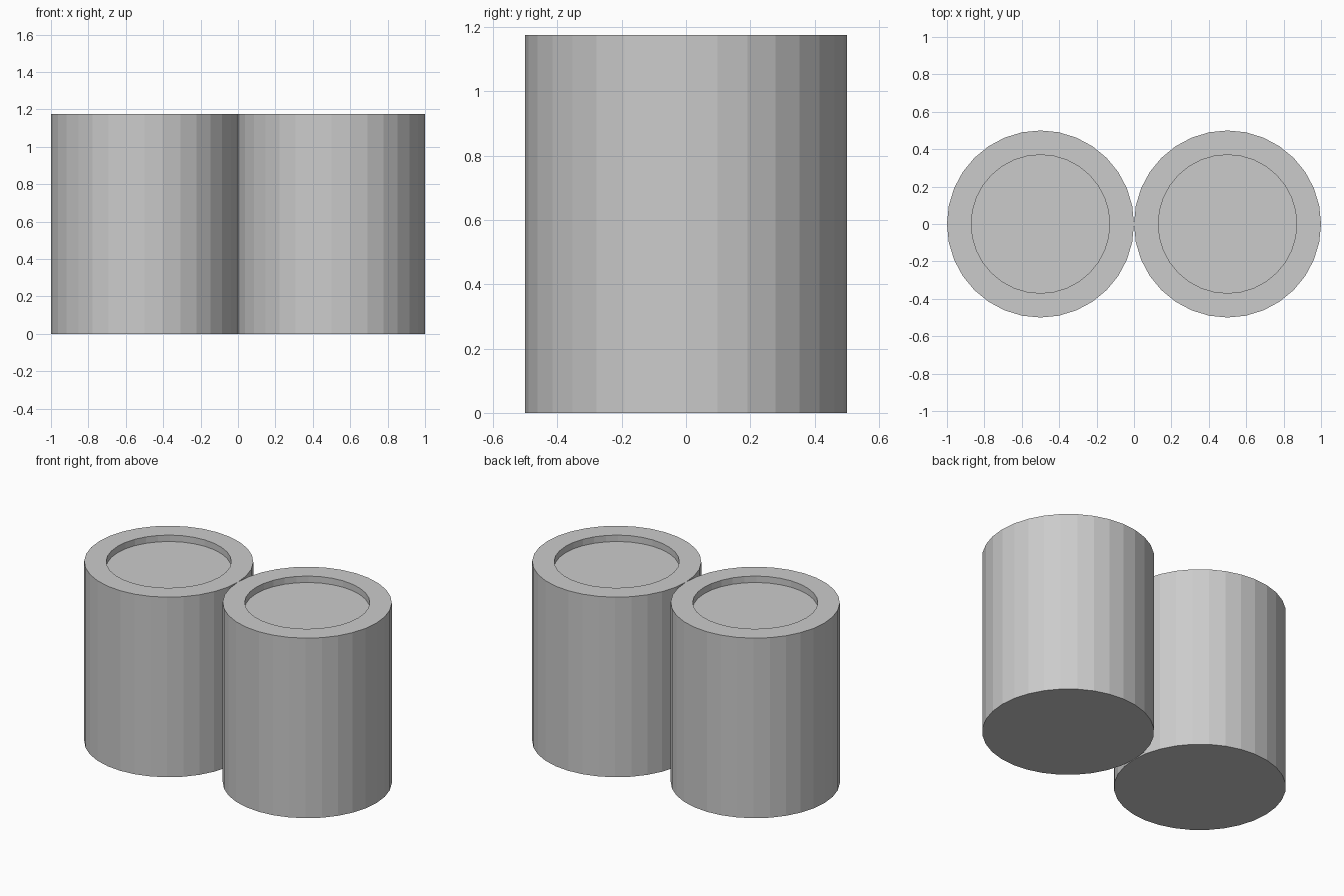
import bpy
import bmesh

RADIUS, HEIGHT, SIDES = 0.5, 1.175, 32
RIM, DEPTH = 0.13, 0.042

cube = bpy.data.objects.get("Cube")
if cube:
    bpy.data.objects.remove(cube, do_unlink=True)

# Plain grey material
grey = bpy.data.materials.new("plain_grey")
grey.use_nodes = True
colour = (0.6, 0.6, 0.6, 1)
grey.diffuse_color = colour
grey.node_tree.nodes["Principled BSDF"].inputs["Base Color"].default_value = colour


def recessed_cylinder(name, x):
    """Upright flat-sided cylinder with a shallow round recess in its top."""
    bm = bmesh.new()
    bmesh.ops.create_cone(bm, cap_ends=True, segments=SIDES,
                          radius1=RADIUS, radius2=RADIUS, depth=HEIGHT)
    bmesh.ops.translate(bm, verts=bm.verts, vec=(0, 0, HEIGHT / 2))
    # Inset the top, then push a smaller disc straight down
    top = max(bm.faces, key=lambda f: f.calc_center_median().z)
    bmesh.ops.inset_individual(bm, faces=[top], thickness=RIM)
    floor = bmesh.ops.extrude_discrete_faces(bm, faces=[top])["faces"][0]
    bmesh.ops.translate(bm, verts=floor.verts, vec=(0, 0, -DEPTH))
    bmesh.ops.recalc_face_normals(bm, faces=bm.faces)
    mesh = bpy.data.meshes.new(name)
    bm.to_mesh(mesh)
    bm.free()
    mesh.materials.append(grey)
    obj = bpy.data.objects.new(name, mesh)
    obj.location.x = x
    bpy.context.collection.objects.link(obj)


# Two matching cylinders side by side
for side, x in (("left", RADIUS), ("right", -RADIUS)):
    recessed_cylinder(side + "_cylinder", x)
